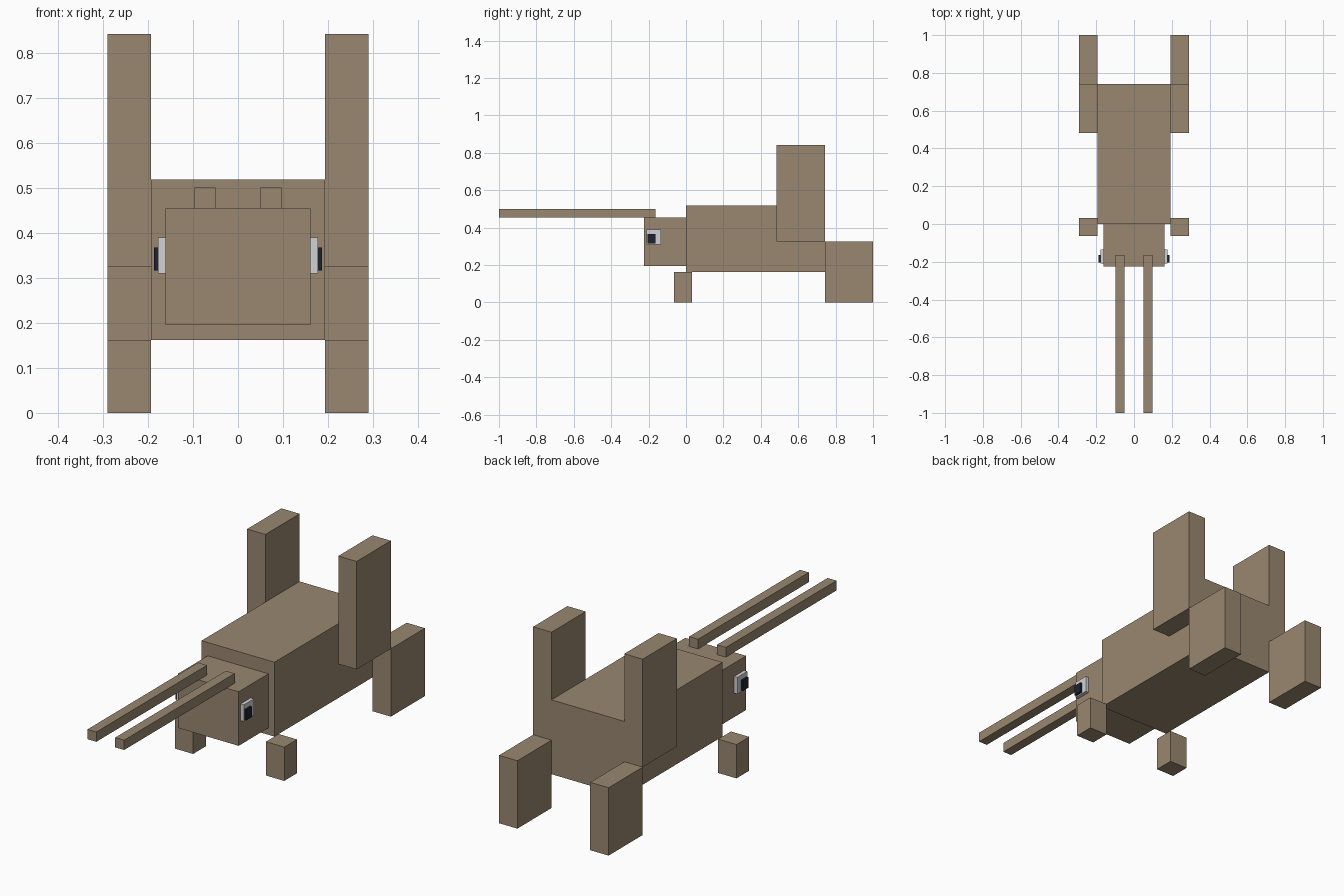
import bpy
import bmesh
from mathutils import Vector

default = bpy.data.objects.get("Cube")
if default:
    bpy.data.objects.remove(default, do_unlink=True)


def make_material(name, rgb):
    mat = bpy.data.materials.new(name)
    mat.use_nodes = True
    color = (*rgb, 1.0)
    mat.diffuse_color = color
    mat.node_tree.nodes["Principled BSDF"].inputs["Base Color"].default_value = color
    return mat


fur = make_material("brown_fur", (0.32, 0.245, 0.16))
white = make_material("eye_white", (0.65, 0.65, 0.67))
dark = make_material("pupil_dark", (0.012, 0.016, 0.03))


def box(name, x, y, z, mat):
    """Box spanning the given (min, max) ranges."""
    bm = bmesh.new()
    bmesh.ops.create_cube(bm, size=1)
    spans = (x, y, z)
    bmesh.ops.scale(bm, vec=Vector([b - a for a, b in spans]), verts=bm.verts)
    bmesh.ops.translate(bm, vec=Vector([(a + b) / 2 for a, b in spans]), verts=bm.verts)
    mesh = bpy.data.meshes.new(name)
    bm.to_mesh(mesh)
    bm.free()
    mesh.materials.append(mat)
    obj = bpy.data.objects.new(name, mesh)
    bpy.context.collection.objects.link(obj)
    return obj


def pair(name, x, y, z, mat):
    """Matching boxes on the left (+x) and right (-x)."""
    box("left_" + name, x, y, z, mat)
    box("right_" + name, (-x[1], -x[0]), y, z, mat)


# Body and head
box("body", (-0.193, 0.193), (0, 0.742), (0.162, 0.518), fur)
box("head", (-0.161, 0.161), (-0.225, 0), (0.195, 0.454), fur)

# Long ears pointing forward
pair("ear", (0.05, 0.097), (-1, -0.163), (0.454, 0.501), fur)

# Legs beside the body
leg_x = (0.193, 0.29)
pair("thigh", leg_x, (0.483, 0.742), (0.325, 0.842), fur)
pair("hind_foot", leg_x, (0.742, 1), (0, 0.325), fur)
pair("front_paw", leg_x, (-0.064, 0.032), (0, 0.162), fur)

# Eyes standing proud of the head
pair("eye", (0.161, 0.178), (-0.21, -0.134), (0.31, 0.39), white)
pair("pupil", (0.178, 0.187), (-0.205, -0.163), (0.316, 0.367), dark)
